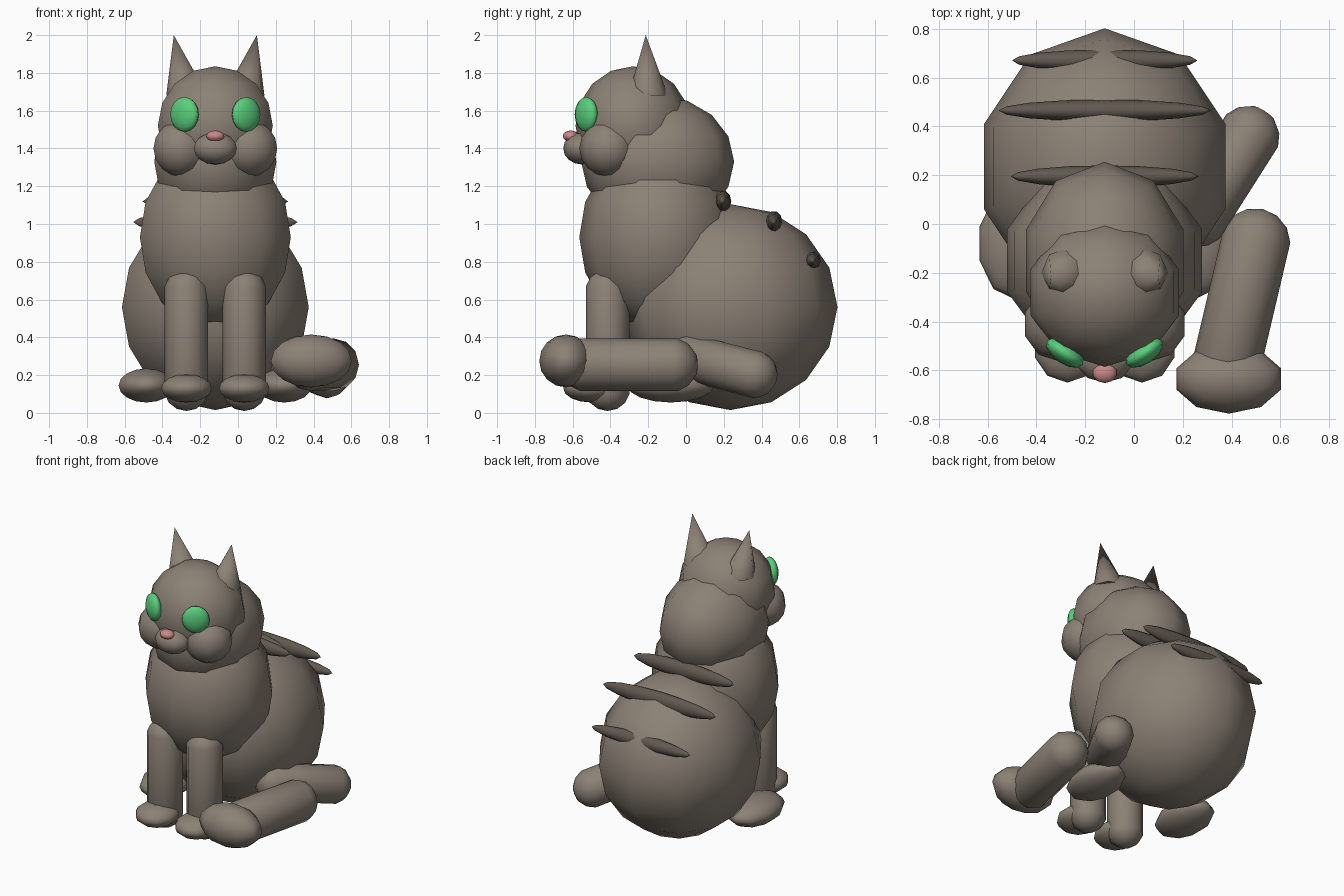
import bpy, bmesh, math
from mathutils import Vector, Matrix

if "Cube" in bpy.data.objects:
    bpy.data.objects.remove(bpy.data.objects["Cube"])

CX = -0.12  # the cat's own symmetry plane


def material(name, rgb):
    m = bpy.data.materials.new(name)
    m.diffuse_color = (*rgb, 1)
    m.use_nodes = True
    m.node_tree.nodes["Principled BSDF"].inputs["Base Color"].default_value = m.diffuse_color
    return m


FUR = material("fur", (0.26, 0.22, 0.18))
DARK = material("dark_fur", (0.12, 0.10, 0.08))
GREEN = material("green", (0.10, 0.62, 0.20))
PINK = material("pink", (0.58, 0.25, 0.24))


def finish(bm, name, mat):
    for f in bm.faces:
        f.smooth = True
    me = bpy.data.meshes.new(name)
    bm.to_mesh(me)
    bm.free()
    ob = bpy.data.objects.new(name, me)
    bpy.context.collection.objects.link(ob)
    me.materials.append(mat)
    return ob


def blob(name, loc, scale, mat=FUR, seg=10, rings=8, rot=(0, 0, 0)):
    bm = bmesh.new()
    bmesh.ops.create_uvsphere(bm, u_segments=seg, v_segments=rings, radius=1)
    ob = finish(bm, name, mat)
    ob.location, ob.scale, ob.rotation_euler = loc, scale, rot
    return ob


def capsule(name, a, b, r, seg=12):
    """Sphere split across its middle and stretched between two centres."""
    a, b = Vector(a), Vector(b)
    bm = bmesh.new()
    bmesh.ops.create_uvsphere(bm, u_segments=seg, v_segments=7, radius=r)
    half = (b - a).length / 2
    k = 1 / math.cos(math.pi / 14)
    for v in bm.verts:
        v.co.x *= k
        v.co.y *= k
        v.co.z += half if v.co.z > 0 else -half
    q = (b - a).to_track_quat('Z', 'Y')
    bm.transform(Matrix.Translation((a + b) / 2) @ q.to_matrix().to_4x4())
    return finish(bm, name, FUR)


def spike(name, base, tip, rx, ry):
    """Cone with an upright base and a leaning tip."""
    bm = bmesh.new()
    bmesh.ops.create_cone(bm, cap_ends=True, segments=8, radius1=1, radius2=0, depth=1)
    base, tip = Vector(base), Vector(tip)
    for v in bm.verts:
        t = v.co.z + 0.5
        v.co = base.lerp(tip, t) + Vector((v.co.x * rx, v.co.y * ry, 0))
    ob = finish(bm, name, FUR)
    bpy.context.view_layer.objects.active = ob
    bpy.ops.object.select_all(action='DESELECT')
    ob.select_set(True)
    bpy.ops.object.shade_smooth_by_angle(angle=math.radians(50))


# Body masses
blob("haunches", (CX, 0.235, 0.56), (0.52, 0.567, 0.545))
blob("chest", (CX, -0.15, 0.93), (0.42, 0.415, 0.49))
blob("ruff", (CX, -0.15, 1.33), (0.34, 0.405, 0.35))
blob("head", (CX, -0.28, 1.52), (0.32, 0.305, 0.315))

# Face
blob("muzzle", (CX, -0.55, 1.40), (0.12, 0.10, 0.085))
blob("nose", (CX, -0.61, 1.465), (0.05, 0.042, 0.03), PINK)

# Paired parts
for side, s in (("left", -1), ("right", 1)):
    blob(side + "_cheek", (CX + s * 0.18, -0.41, 1.40), (0.155, 0.155, 0.15))
    blob(side + "_eye", (CX + s * 0.163, -0.528, 1.58), (0.088, 0.045, 0.092), GREEN,
         12, 8, (0, 0, s * math.radians(34)))
    spike(side + "_ear", (CX + s * 0.15, -0.20, 1.68), (CX + s * 0.22, -0.213, 2.0), 0.11, 0.105)
    x = CX + s * 0.153
    capsule(side + "_front_leg", (x, -0.415, 0.125), (x, -0.415, 0.645), 0.115)
    blob(side + "_front_paw", (x, -0.50, 0.13), (0.14, 0.15, 0.075))
    blob(side + "_hind_foot", (CX + s * 0.365, -0.08, 0.145), (0.155, 0.23, 0.09))

# Stripes lying across the back, pointed at both ends
for i, (y, z, w, r) in enumerate([(0.195, 1.12, 0.385, 0.058),
                                  (0.465, 1.01, 0.435, 0.06),
                                  (0.67, 0.805, 0.38, 0.05)]):
    blob("stripe_%d" % (i + 1), (CX, y, z), (r, 0.045, w), DARK, 10, 8,
         (0, math.radians(90), 0))

# Tail curling forward along the right side
capsule("tail_base", (0.26, 0.03, 0.29), (0.47, 0.36, 0.205), 0.125)
capsule("tail_middle", (0.497, -0.075, 0.255), (0.39, -0.53, 0.255), 0.14)
blob("tail_tip", (0.388, -0.635, 0.275), (0.225, 0.142, 0.14))
